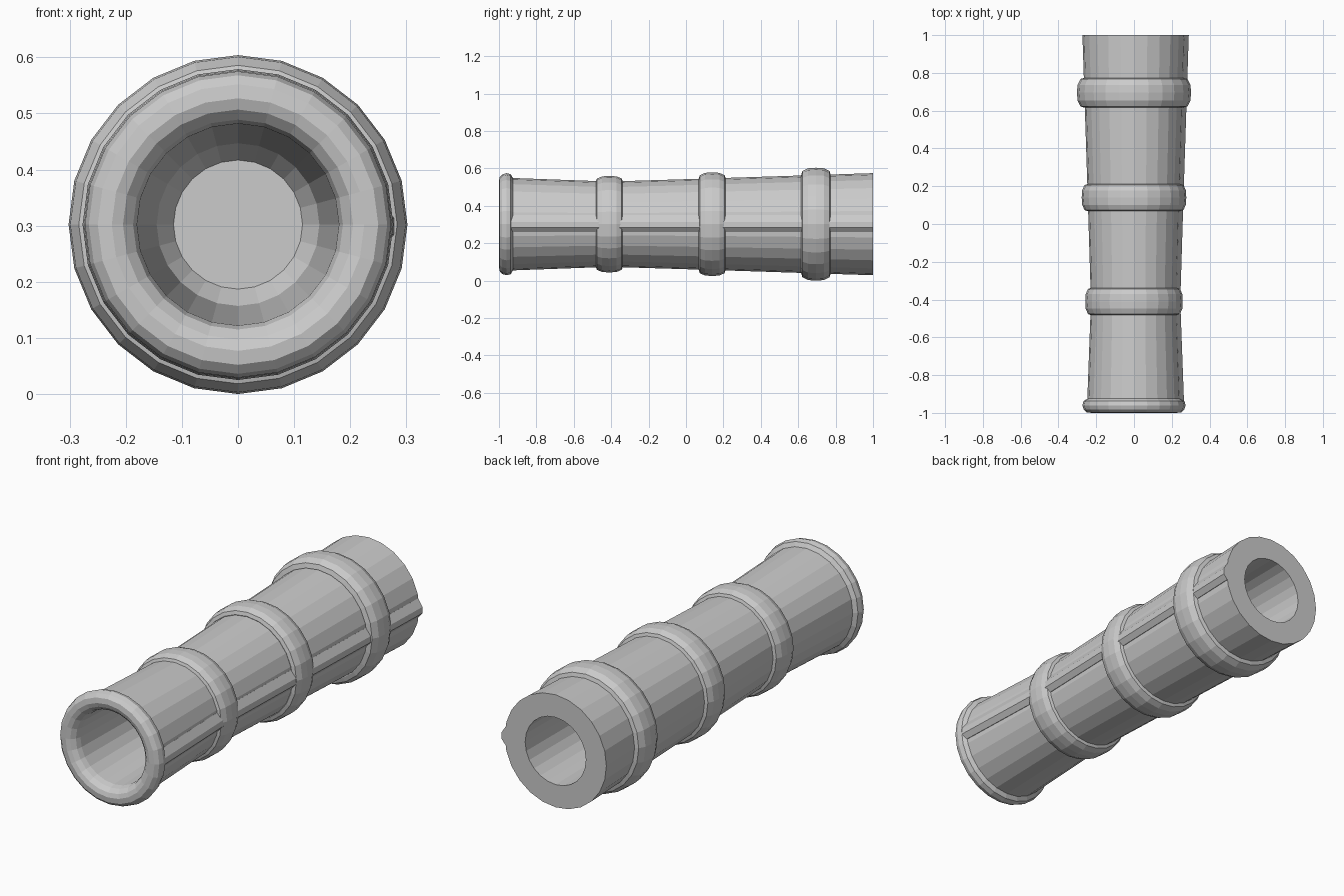
import bpy, bmesh
from math import sin, cos, pi

if "Cube" in bpy.data.objects:
    bpy.data.objects.remove(bpy.data.objects["Cube"])

SIDES = 24
AXIS_Z = 0.302


def finish(name, bm):
    bmesh.ops.remove_doubles(bm, verts=bm.verts, dist=1e-5)
    bmesh.ops.recalc_face_normals(bm, faces=bm.faces)
    mesh = bpy.data.meshes.new(name)
    bm.to_mesh(mesh)
    bm.free()
    obj = bpy.data.objects.new(name, mesh)
    bpy.context.collection.objects.link(obj)
    return obj


def lathe(name, profile, closed=False):
    """Spin (radius, y) points around the tube axis."""
    bm = bmesh.new()
    loops = [[bm.verts.new((r * cos(2 * pi * i / SIDES), y,
                            AXIS_Z + r * sin(2 * pi * i / SIDES)))
              for i in range(SIDES)] for r, y in profile]
    pairs = list(zip(loops, loops[1:]))
    if closed:
        pairs.append((loops[-1], loops[0]))
    for a, b in pairs:
        for i in range(SIDES):
            j = (i + 1) % SIDES
            bm.faces.new((a[i], a[j], b[j], b[i]))
    if not closed:
        bm.faces.new(loops[0])
        bm.faces.new(loops[-1])
    return finish(name, bm)


# Outer wall, waisted near the front and widening to the back
wall = [(0.247, -0.925), (0.228, -0.41), (0.245, 0.14), (0.263, 0.695), (0.273, 1.0)]

# Hollow stalk: front bore, rounded lip, outer wall, back bore
front_bore = [(0.115, 0.10), (0.145, 0.05), (0.180, -0.95)]
lip = [(0.187, -0.975), (0.205, -0.993), (0.225, -1.0), (0.250, -0.997),
       (0.266, -0.983), (0.273, -0.96), (0.267, -0.937)]
back_bore = [(0.163, 1.0), (0.155, 0.18)]
lathe("hollow_stalk", front_bore + lip + wall + back_bore)

# Bulging node rings
for k, (y, r_mid, r_out, half) in enumerate([(-0.41, 0.228, 0.258, 0.072),
                                             (0.14, 0.245, 0.277, 0.072),
                                             (0.695, 0.263, 0.302, 0.079)]):
    pts = []
    for i in range(12):
        c, s = cos(2 * pi * i / 12), sin(2 * pi * i / 12)
        # slightly squared ellipse section
        q = (abs(c) ** 2.6 + abs(s) ** 2.6) ** (-1 / 2.6)
        pts.append((r_mid + (r_out - r_mid) * c * q, y + half * s * q))
    lathe(f"node_ring_{k + 1}", pts, closed=True)

# Low ridge running along the right side
bm = bmesh.new()
section = [(-0.03, -0.042), (-0.003, -0.042), (0.017, -0.018),
           (0.017, 0.012), (-0.006, 0.048), (-0.03, 0.048)]
rows = []
for r, y in [(0.248, -0.95)] + wall[1:]:
    rows.append([bm.verts.new((r + dx, y, AXIS_Z + dz)) for dx, dz in section])
for a, b in zip(rows, rows[1:]):
    for i in range(len(section)):
        j = (i + 1) % len(section)
        bm.faces.new((a[i], a[j], b[j], b[i]))
bm.faces.new(rows[0])
bm.faces.new(rows[-1])
finish("side_ridge", bm)
